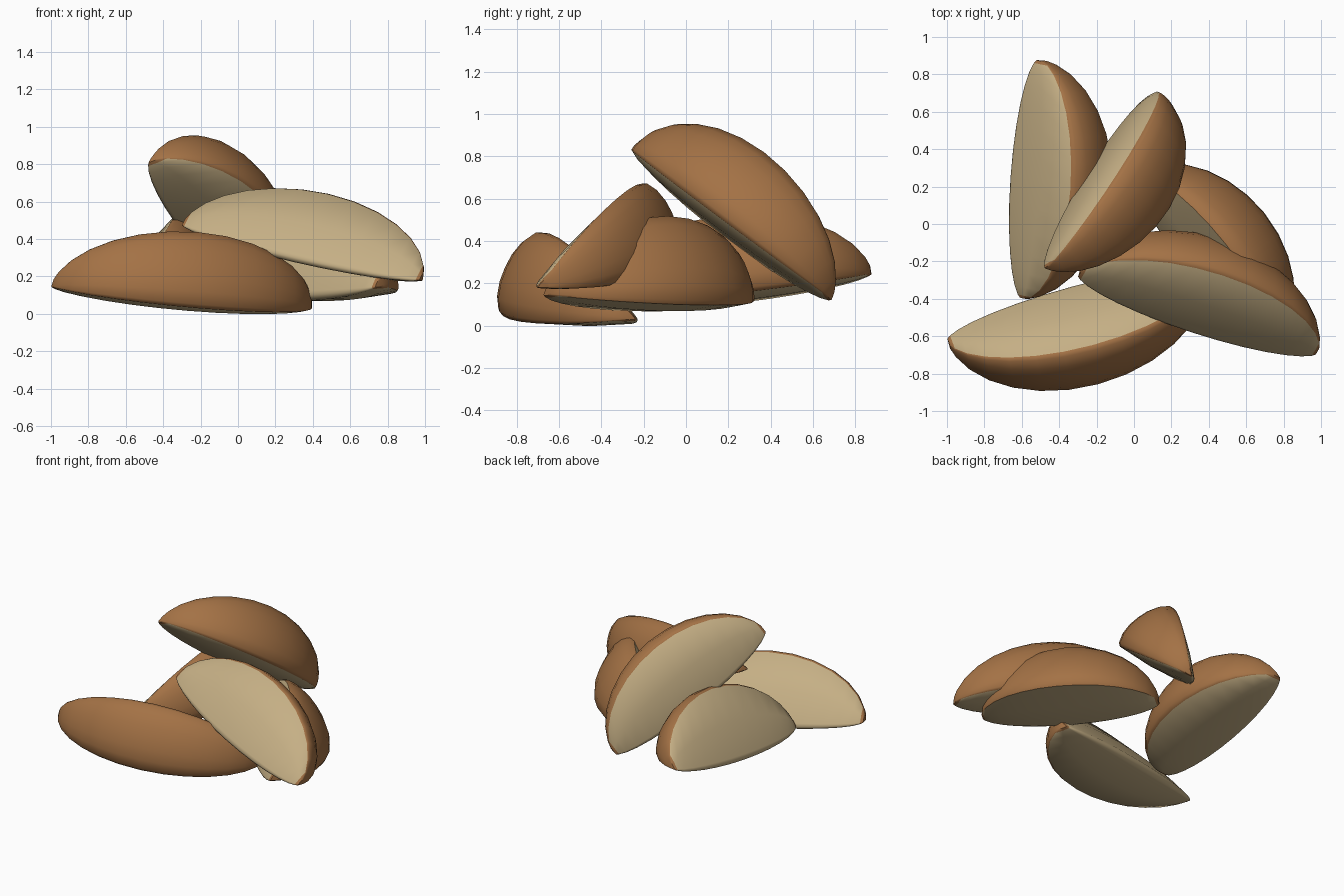
import bpy, bmesh, math
from mathutils import Vector

if "Cube" in bpy.data.objects:
    bpy.data.objects.remove(bpy.data.objects["Cube"])


def material(name, rgb):
    m = bpy.data.materials.new(name)
    m.diffuse_color = (*rgb, 1)
    m.use_nodes = True
    m.node_tree.nodes["Principled BSDF"].inputs["Base Color"].default_value = m.diffuse_color
    return m


FLESH = material("pale flesh", (0.56, 0.43, 0.235))
SKIN = material("brown skin", (0.37, 0.168, 0.060))

# Cross-section (outward, sideways): narrow inner ridge, two flat cuts, rounded skin
SECTION = [(-0.118, 0.010), (-0.100, 0.026), (0.12, 0.122), (0.367, 0.203), (0.395, 0.193),
           (0.433, 0.140), (0.455, 0.070), (0.460, 0.0)]
SECTION += [(u, -v) for u, v in reversed(SECTION[:-1])]
N = len(SECTION)
STATIONS = 14


def wedge(name, start, end, out, wide=1.0, deep=1.0):
    """Wedge whose ends are start and end; out points to the middle of the skin."""
    p0, p1 = Vector(start), Vector(end)
    axis = (p1 - p0).normalized()
    out = Vector(out)
    out = (out - axis * out.dot(axis)).normalized()
    side = axis.cross(out)
    mid, half = (p0 + p1) / 2, (p1 - p0).length / 2
    bm = bmesh.new()
    rings = []
    for i in range(STATIONS + 1):
        t = 0.992 * math.sin(math.pi * (i / STATIONS - 0.5))
        s = (1 - t * t) ** 0.55
        rings.append([bm.verts.new(mid + axis * half * t
                                   + out * u * s * deep + side * v * s * wide)
                      for u, v in SECTION])
    # Sides: strips next to the ridge are cut flesh, the others are skin
    for i in range(STATIONS):
        a, b = rings[i], rings[i + 1]
        for j in range(N):
            k = (j + 1) % N
            f = bm.faces.new((a[j], a[k], b[k], b[j]))
            cut = j < 3 or j >= N - 4
            f.material_index = 0 if cut and 0 < i < STATIONS - 1 else 1
    # Skin-covered tips
    for ring in (rings[0], rings[-1]):
        tip = bm.faces.new(ring)
        tip.material_index = 1
    bmesh.ops.recalc_face_normals(bm, faces=bm.faces)
    me = bpy.data.meshes.new(name)
    bm.to_mesh(me)
    bm.free()
    me.materials.append(FLESH)
    me.materials.append(SKIN)
    ob = bpy.data.objects.new(name, me)
    bpy.context.collection.objects.link(ob)
    bpy.ops.object.select_all(action='DESELECT')
    ob.select_set(True)
    bpy.context.view_layer.objects.active = ob
    bpy.ops.object.shade_smooth_by_angle(angle=math.radians(50))


# The pile of five wedges
wedge("front_wedge", (-1.0, -0.625, 0.15), (0.39, -0.25, 0.035), (0.2, -0.89, 0.41),
      wide=1.1, deep=0.94)
wedge("right_upper_wedge", (-0.30, -0.27, 0.48), (0.98, -0.69, 0.185), (0.37, 0.84, 0.36),
      deep=0.92)
wedge("leaning_top_wedge", (-0.47, -0.24, 0.82), (0.095, 0.69, 0.125), (0.75, -0.006, 0.63),
      wide=1.06, deep=0.93)
wedge("back_left_wedge", (-0.60, -0.40, 0.10), (-0.51, 0.88, 0.25), (0.88, 0.0, 0.46),
      wide=1.03, deep=0.96)
wedge("right_lower_wedge", (0.745, -0.67, 0.15), (0.0, 0.265, 0.13), (0.67, 0.52, 0.51),
      wide=1.2, deep=0.88)
